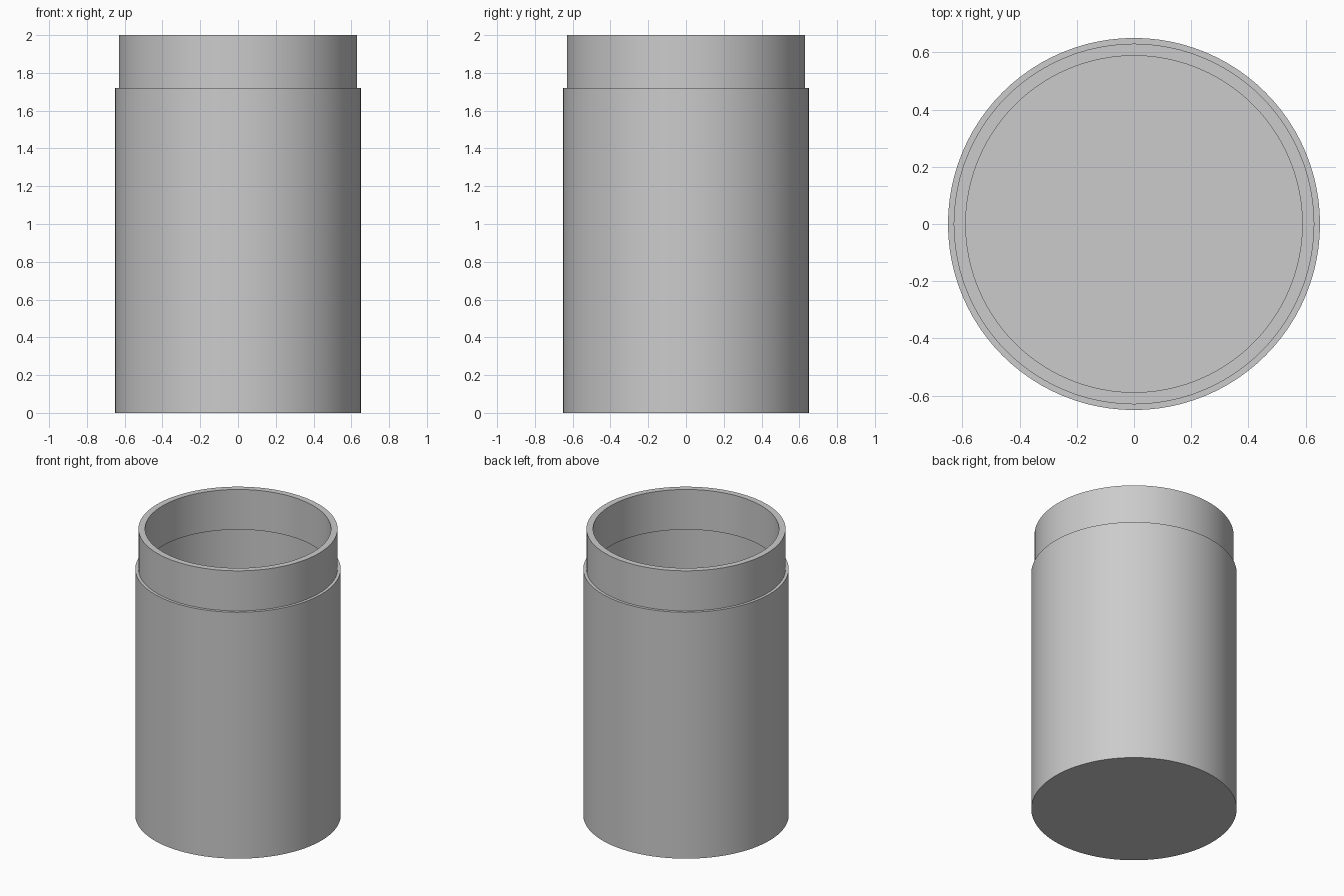
import bpy, bmesh, math

cube = bpy.data.objects.get("Cube")
if cube:
    bpy.data.objects.remove(cube, do_unlink=True)

SEGMENTS = 96
STEP_Z = 1.72

grey = bpy.data.materials.new("plain grey")
grey.use_nodes = True
grey.diffuse_color = (0.6, 0.6, 0.6, 1)
grey.node_tree.nodes["Principled BSDF"].inputs["Base Color"].default_value = grey.diffuse_color


def lathe(name, profile, closed=False):
    """Spin an (r, z) profile around the z axis."""
    bm = bmesh.new()
    verts = [bm.verts.new((r, 0, z)) for r, z in profile]
    pairs = list(zip(verts, verts[1:]))
    if closed:
        pairs.append((verts[-1], verts[0]))
    edges = [bm.edges.new(p) for p in pairs]
    bmesh.ops.spin(bm, geom=verts + edges, cent=(0, 0, 0), axis=(0, 0, 1),
                   angle=math.tau, steps=SEGMENTS, use_duplicate=False)
    bmesh.ops.remove_doubles(bm, verts=bm.verts, dist=1e-4)
    bmesh.ops.recalc_face_normals(bm, faces=bm.faces)
    mesh = bpy.data.meshes.new(name)
    bm.to_mesh(mesh)
    bm.free()
    mesh.materials.append(grey)
    obj = bpy.data.objects.new(name, mesh)
    bpy.context.collection.objects.link(obj)
    bpy.ops.object.select_all(action='DESELECT')
    obj.select_set(True)
    bpy.context.view_layer.objects.active = obj
    bpy.ops.object.shade_smooth_by_angle(angle=math.radians(30))
    return obj


# Hollow jar: body, stepped shoulder, straight neck, undercut inside, floor
lathe("jar", [
    (0, 0), (0.65, 0), (0.65, STEP_Z), (0.63, STEP_Z), (0.63, 2),
    (0.588, 2), (0.588, STEP_Z), (0.608, STEP_Z), (0.608, 0.04), (0, 0.04),
])
